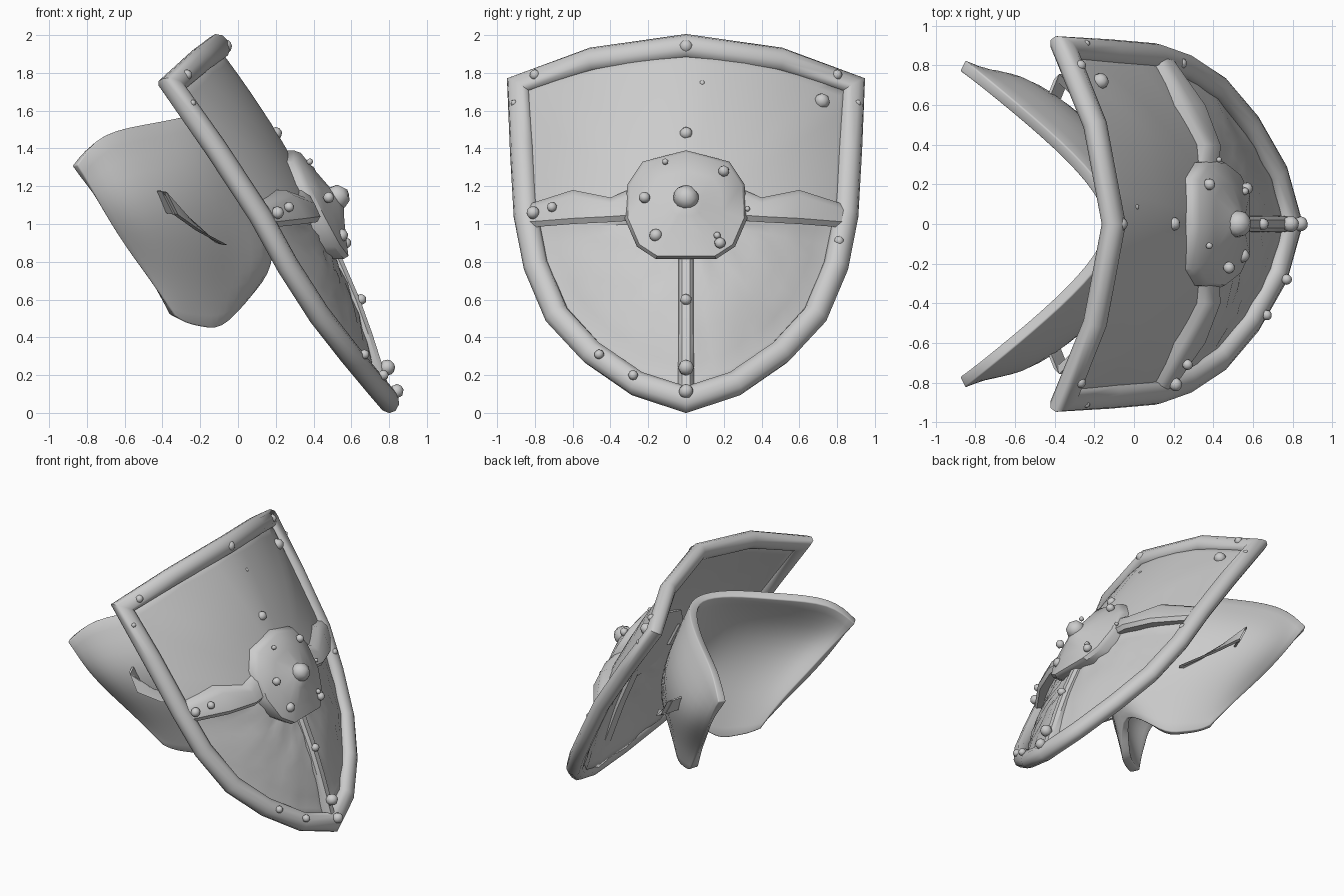
import bpy, bmesh, math, random
from mathutils import Vector

if "Cube" in bpy.data.objects:
    bpy.data.objects.remove(bpy.data.objects["Cube"])

random.seed(4)


def make(name, verts, faces, angle=40):
    me = bpy.data.meshes.new(name)
    bm = bmesh.new()
    vs = [bm.verts.new(v) for v in verts]
    for f in faces:
        bm.faces.new([vs[i] for i in f])
    bmesh.ops.recalc_face_normals(bm, faces=bm.faces)
    bm.to_mesh(me)
    bm.free()
    ob = bpy.data.objects.new(name, me)
    bpy.context.collection.objects.link(ob)
    bpy.ops.object.select_all(action='DESELECT')
    ob.select_set(True)
    bpy.context.view_layer.objects.active = ob
    bpy.ops.object.shade_smooth_by_angle(angle=math.radians(angle))
    return ob


def loft(name, rings, closed=False, caps=True, angle=40):
    """Skin a list of equal rings of points."""
    n, m = len(rings[0]), len(rings)
    verts = [p for r in rings for p in r]
    faces = [(i * n + j, i * n + (j + 1) % n, (i + 1) % m * n + (j + 1) % n, (i + 1) % m * n + j)
             for i in range(m if closed else m - 1) for j in range(n)]
    if caps and not closed:
        faces += [tuple(range(n)), tuple(range((m - 1) * n, m * n))]
    return make(name, verts, faces, angle)


# Curved shield surface: x as a function of y and z
CENTRE = [(0.0, .805), (.6, .58), (1.1, .36), (1.48, .15), (2.1, -.21)]


def surf(y, z):
    for (z0, x0), (z1, x1) in zip(CENTRE, CENTRE[1:]):
        if z <= z1:
            break
    c = x0 + (x1 - x0) * (z - z0) / (z1 - z0)
    k = .30 + .08 * min(1, max(0, (z - 1.1) / .6))
    return c - .08 * abs(y) - k * y * y


def on(y, z, d=0.0):
    return Vector((surf(y, z) + d, y, z))


def normal(y, z):
    e = .02
    return Vector((1, -(surf(y + e, z) - surf(y - e, z)) / (2 * e),
                   -(surf(y, z + e) - surf(y, z - e)) / (2 * e))).normalized()


# Outline of the shield
half = [(0, 1.94), (.5, 1.87), (.885, 1.735), (.868, 1.4), (.848, 1.05), (.795, .78),
        (.685, .52), (.5, .32), (.26, .155), (0, .07)]
outline = half + [(-y, z) for y, z in half[-2:0:-1]]
N = len(outline)

# Rim: mitred ten-sided tube
rings = []
for i, (y, z) in enumerate(outline):
    p = on(y, z, .015)
    a = (p - on(*outline[i - 1], .015)).normalized()
    b = (on(*outline[(i + 1) % N], .015) - p).normalized()
    nrm = normal(y, z)
    out = (a + b).normalized().cross(nrm).normalized()
    s = min(1.3, 1 / max(.5, math.sqrt((1 + a.dot(b)) / 2)))
    ring = []
    for k in range(10):
        t = math.tau * (k + .5) / 10
        ring.append(p + out * (.067 * s * math.cos(t)) + nrm * (.058 * math.sin(t)))
    rings.append(ring)
loft("rim", rings, closed=True, angle=50)

# Face panel bulging towards the middle, with a rough recessed wooden lower field
fine = []
for i in range(N):
    (y0, z0), (y1, z1) = outline[i], outline[(i + 1) % N]
    fine += [(y0 + (y1 - y0) * t / 3, z0 + (z1 - z0) * t / 3) for t in range(3)]
C, R, M = 1.02, 11, len(fine)
verts = [on(0, C, .05)]
for r in range(1, R + 1):
    t = r / R
    for y, z in fine:
        py, pz = y * t, C + (z - C) * t
        d = -.015 + .06 * (1 - t ** 3)
        if pz < C:
            d += -.025 + (random.uniform(-.008, .008) if r < R else .02)
        verts.append(on(py, pz, d))
faces = [(0, 1 + j, 1 + (j + 1) % M) for j in range(M)]
for r in range(R - 1):
    for j in range(M):
        a, b = 1 + r * M + j, 1 + r * M + (j + 1) % M
        faces.append((a, a + M, b + M, b))
panel = make("face_panel", verts, faces, 30)
mod = panel.modifiers.new("thickness", 'SOLIDIFY')
mod.thickness, mod.offset = .035, 0

# Horizontal bands either side of the boss
for side, name in ((1, "band_left"), (-1, "band_right")):
    rings = []
    for y, lo, hi, d in ((.26, 1.02, 1.2, .09), (.4, 1.01, 1.14, .13), (.6, 1.0, 1.18, .125), (.85, .98, 1.1, .07)):
        y *= side
        rings.append([on(y, lo, -.03), on(y, lo, d - .03), on(y, lo + .03, d),
                      on(y, hi - .03, d), on(y, hi, d - .03), on(y, hi, -.03)])
    loft(name, rings, angle=35)

# Vertical bar
rings = []
for z, d in ((.12, .045), (.24, .055), (.42, .065), (.6, .068), (.9, .07)):
    rings.append([on(-.045, z, -.03), on(-.038, z, d - .02), on(-.02, z, d),
                  on(.02, z, d), on(.038, z, d - .02), on(.045, z, -.03)])
loft("vertical_bar", rings, angle=35)

# Faceted boss
bh = [(0, 1.39), (.23, 1.33), (.31, 1.21), (.325, 1.03), (.26, .88), (.16, .815)]
boss = bh + [(-y, z) for y, z in bh[:0:-1]]
rings = []
for s, d in ((1, 0), (1, .095), (.95, .125), (.6, .15), (.25, .18), (.12, .195)):
    rings.append([on(y * s, 1.12 + (z - 1.12) * s, d) for y, z in boss])
loft("boss", rings, angle=35)

# Studs: x, y, z, radius
studs = [(-.07, 0, 1.94, .038), (.2, 0, 1.48, .034), (-.27, -.8, 1.79, .028), (-.27, .8, 1.79, .028),
         (-.24, -.91, 1.64, .018), (-.24, .91, 1.64, .018), (-.17, .72, 1.65, .042), (.01, .085, 1.745, .016),
         (.21, -.81, 1.06, .034), (.27, -.71, 1.09, .027), (.24, .81, .91, .027), (.48, -.22, 1.14, .03),
         (.38, .2, 1.28, .03), (.38, -.11, 1.33, .017), (.55, -.16, .94, .034), (.57, .18, .9, .03),
         (.56, .165, .94, .019), (.43, .325, 1.08, .014), (.65, 0, .6, .03), (.79, 0, .24, .042),
         (.84, 0, .115, .038), (.67, -.46, .31, .026), (.77, -.28, .2, .027), (.525, 0, 1.14, .068)]
for i, (x, y, z, r) in enumerate(studs):
    bpy.ops.mesh.primitive_uv_sphere_add(segments=8, ring_count=6, radius=r, location=(x, y, z),
                                         rotation=(0, math.radians(60), i))
    bpy.context.object.name = "boss_knob" if r > .06 else f"stud_{i + 1}"
    bpy.ops.object.shade_smooth_by_angle(angle=math.radians(60))

# Arm guard behind the shield: rows top to bottom, centre to wing edge
rows = [
    [(-.08, 0, 1.59), (-.2, .22, 1.58), (-.45, .46, 1.52), (-.74, .7, 1.48), (-.865, .8, 1.31)],
    [(.05, 0, 1.3), (-.1, .34, 1.28), (-.35, .62, 1.22), (-.6, .79, 1.16), (-.73, .74, 1.11)],
    [(.2, 0, 1.02), (-.02, .27, .98), (-.22, .48, .93), (-.45, .62, .9), (-.6, .61, .9)],
    [(.27, 0, .81), (-.01, .18, .74), (-.17, .35, .71), (-.36, .47, .7), (-.47, .5, .72)],
    [(.1, 0, .72), (-.09, .2, .44), (-.19, .28, .46), (-.29, .35, .48), (-.35, .4, .52)],
]
full = [[(x, -y, z) for x, y, z in r[:0:-1]] + r for r in rows]
verts = [p for r in full for p in r]
faces = [(i * 9 + j, i * 9 + j + 1, i * 9 + j + 10, i * 9 + j + 9) for i in range(4) for j in range(8)]
guard = make("arm_guard", verts, faces, 180)
m = guard.modifiers.new("round", 'SUBSURF')
m.levels = m.render_levels = 2
m.boundary_smooth = 'PRESERVE_CORNERS'
m = guard.modifiers.new("thickness", 'SOLIDIFY')
m.thickness, m.offset = .06, 0
m = guard.modifiers.new("soft_edge", 'BEVEL')
m.width, m.segments, m.limit_method = .02, 2, 'ANGLE'

# Strap loops on the outside of each wing
for side, name in ((1, "strap_loop_left"), (-1, "strap_loop_right")):
    rings = []
    for x, y, z, w in ((-.41, .62, 1.12, .06), (-.36, .745, 1.11, .06), (-.24, .63, 1.0, .035), (-.1, .4, .9, .01)):
        c = Vector((x, y * side, z))
        up, out = Vector((-.03, 0, w)), Vector((.012, .012 * side, 0))
        rings.append([c - up - out, c - up + out, c + up + out, c + up - out])
    loft(name, rings, angle=30)
